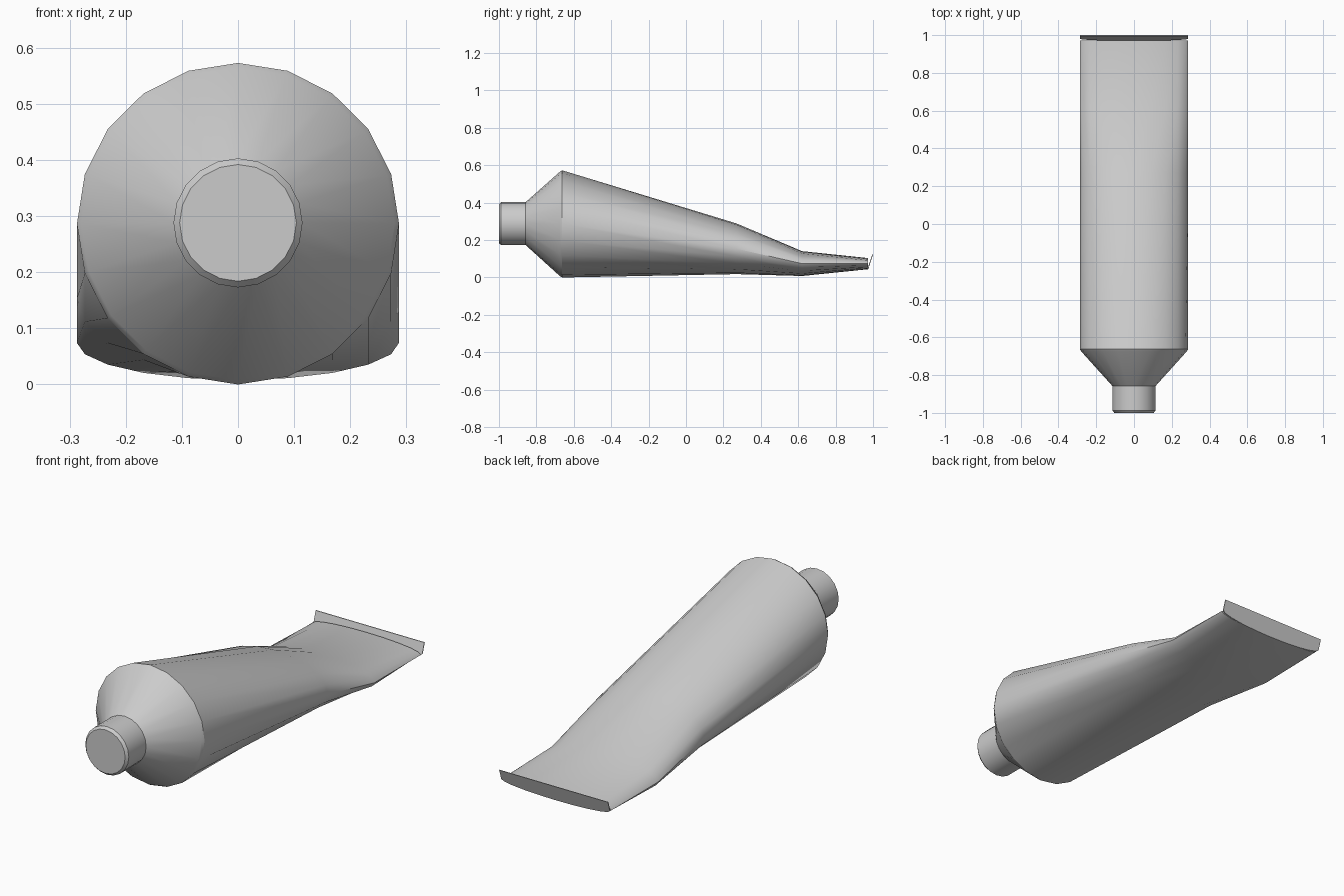
import bpy, bmesh, math

if "Cube" in bpy.data.objects:
    bpy.data.objects.remove(bpy.data.objects["Cube"])

SIDES = 20


def ring(y, rx, rz, cz):
    # Ellipse section across the tube, starting at its top
    return [(rx * math.sin(2 * math.pi * i / SIDES), y,
             cz + rz * math.cos(2 * math.pi * i / SIDES)) for i in range(SIDES)]


def loft(name, sections):
    bm = bmesh.new()
    rows = [[bm.verts.new(p) for p in s] for s in sections]
    for a, b in zip(rows, rows[1:]):
        n = len(a)
        for i in range(n):
            j = (i + 1) % n
            bm.faces.new((a[i], a[j], b[j], b[i]))
    bm.faces.new(rows[0])
    bm.faces.new(rows[-1])
    bmesh.ops.recalc_face_normals(bm, faces=bm.faces)
    mesh = bpy.data.meshes.new(name)
    bm.to_mesh(mesh)
    bm.free()
    obj = bpy.data.objects.new(name, mesh)
    bpy.context.collection.objects.link(obj)
    bpy.ops.object.select_all(action='DESELECT')
    obj.select_set(True)
    bpy.context.view_layer.objects.active = obj
    bpy.ops.object.shade_smooth_by_angle(angle=math.radians(30))
    return obj


# Screw cap with a small chamfer at the front
loft("cap", [ring(y, r, r, 0.288) for y, r in
             [(-1.0, 0.104), (-0.988, 0.115), (-0.857, 0.115)]])

# Tube body: shoulder, round front, flattening to the back (y, rx, top, bottom)
R = 0.287
profile = [(-0.857, 0.115, 0.403, 0.173),
           (-0.675, 0.279, 0.565, 0.008),
           (-0.662, R, 0.573, 0.0),
           (0.27, R, 0.289, 0.018),
           (0.62, R, 0.141, 0.008),
           (0.972, R, 0.104, 0.044)]
loft("tube_body", [ring(y, rx, (t - b) / 2, (t + b) / 2) for y, rx, t, b in profile])


# Crimped end: slanted thin strip, straight on top and curved below
def strip(offset):
    lower = [(x, z) for x, _, z in ring(0, R, 0.03, 0.074)[5:16]]
    outline = [(-R, 0.123), (R, 0.123)] + lower
    return [(x, 0.970 + 0.026 * (z - 0.044) / 0.079 + offset, z) for x, z in outline]


loft("crimped_end", [strip(0.0), strip(0.004)])
